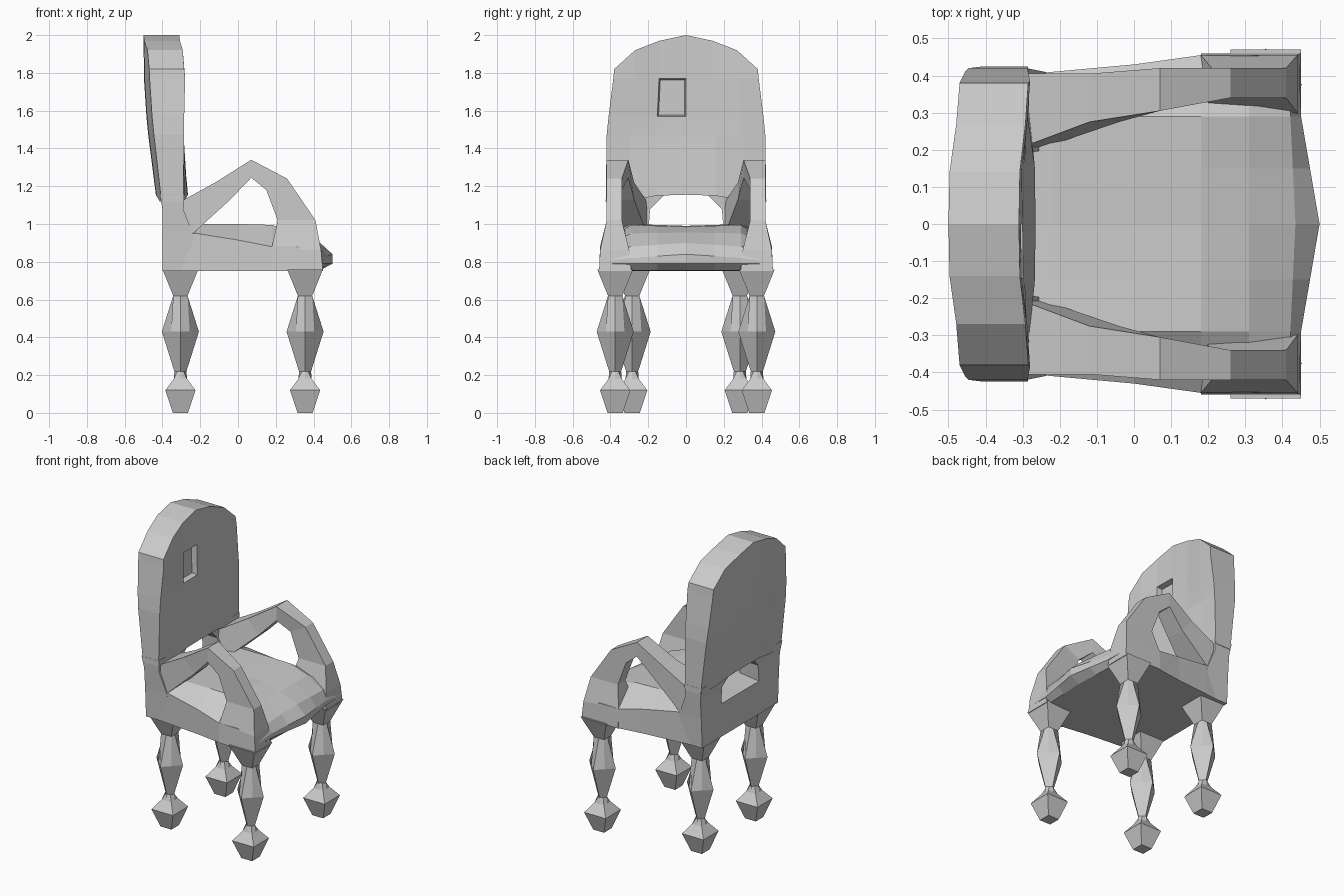
import bpy, bmesh, math

if "Cube" in bpy.data.objects:
    bpy.data.objects.remove(bpy.data.objects["Cube"])


def loft(name, rings, dent=None):
    """Skin a list of closed, even-sized rings and cap both ends with quad strips."""
    bm = bmesh.new()
    rows = [[bm.verts.new(p) for p in ring] for ring in rings]
    n = len(rows[0])
    dented = None
    for k, (a, b) in enumerate(zip(rows, rows[1:])):
        for i in range(n):
            j = (i + 1) % n
            f = bm.faces.new((a[i], a[j], b[j], b[i]))
            if dent == (k, i):
                dented = f
    for row in (rows[0], rows[-1]):
        for i in range(n // 2 - 1):
            bm.faces.new((row[i], row[i + 1], row[n - 2 - i], row[n - 1 - i]))
    bmesh.ops.recalc_face_normals(bm, faces=bm.faces[:])
    if dented:
        bmesh.ops.inset_region(bm, faces=[dented], thickness=0.01, depth=-0.035)
    me = bpy.data.meshes.new(name)
    bm.to_mesh(me)
    bm.free()
    ob = bpy.data.objects.new(name, me)
    bpy.context.collection.objects.link(ob)
    return ob


# Back panel: arched top, curved section, shallow slot in the front
cols = [-1, -0.71, -0.37, 0, 0.37, 0.71, 1]
top_z = {0: 2.0, 0.37: 1.97, 0.71: 1.92, 1: 1.82}
low_z = {0: 1.155, 0.37: 1.15, 0.71: 1.12, 1: 1.12}
bulge = {0: 1, 0.37: 0.9, 0.71: 0.3, 1: 0}
# z, half width, front x at edge, front x at centre, back x at edge
panel = [(None, 0.425, -0.29, -0.265, -0.405), (1.47, 0.42, -0.285, -0.295, -0.445),
         (1.57, 0.41, -0.285, -0.30, -0.455), (1.77, 0.385, -0.28, -0.305, -0.468),
         (2.0, 0.38, -0.285, -0.31, -0.47)]
rings = []
for z, w, fe, fc, bk in panel:
    front, back = [], []
    for c in cols:
        a = abs(c)
        zz = low_z[a] if z is None else top_z[a] if z == 2.0 else z
        front.append((fe + (fc - fe) * bulge[a], c * w, zz))
        back.append((bk - 0.03 * bulge[a], c * w, zz))
    rings.append(front + back[::-1])
loft("back_panel", rings, dent=(2, 2))

# Seat: crowned cushion with rails and a bowed front lip
# x, half width, edge z, shoulder z, centre z, bottom z, bow
seat = [(-0.40, 0.39, 0.95, 0.97, 0.97, 0.75, 0), (-0.22, 0.41, 0.95, 1.0, 0.99, 0.75, 0),
        (0.0, 0.43, 0.915, 1.0, 0.99, 0.75, 0), (0.18, 0.455, 0.88, 0.995, 0.985, 0.75, 0),
        (0.31, 0.455, 0.88, 0.95, 0.955, 0.75, 0), (0.42, 0.45, 0.86, 0.88, 0.90, 0.755, 0.015),
        (0.445, 0.44, 0.80, 0.82, 0.84, 0.79, 0.055)]
rings = []
for x, w, ez, sz, cz, bz, bow in seat:
    ys = [-w, -0.29, -0.15, 0, 0.15, 0.29, w]
    zs = [ez, sz, (sz + cz) / 2, cz, (sz + cz) / 2, sz, ez]
    xs = [x + bow * max(0, 1 - abs(y) / 0.32) for y in ys]
    top = list(zip(xs, ys, zs))
    bottom = [(px, y, bz) for px, y in zip(xs, ys)]
    rings.append(top + bottom[::-1])
loft("seat", rings)

# Arm path: upper x, z, lower x, z, inner y, outer y
arm = [(-0.32, 1.11, -0.26, 0.93, 0.20, 0.405), (-0.12, 1.22, -0.04, 1.13, 0.275, 0.405),
       (0.07, 1.34, 0.07, 1.245, 0.305, 0.42), (0.26, 1.24, 0.15, 1.18, 0.34, 0.42),
       (0.41, 1.02, 0.21, 1.02, 0.34, 0.42), (0.44, 0.86, 0.18, 0.88, 0.30, 0.455),
       (0.45, 0.75, 0.18, 0.75, 0.29, 0.46)]
# Back posts: z, inner y, outer y, back x, front x
post = [(0.75, 0.21, 0.40, -0.40, -0.21), (0.95, 0.20, 0.41, -0.40, -0.24),
        (1.08, 0.19, 0.42, -0.40, -0.29), (1.16, 0.11, 0.425, -0.415, -0.285)]
# Leg: height, half width, True for square section or False for diamond
leg = [(0.76, 0.095, True), (0.62, 0.038, True), (0.43, 0.098, False),
       (0.22, 0.032, False), (0.18, 0.035, True), (0.12, 0.08, True), (0.0, 0.04, True)]


def leg_ring(cx, cy, z, h, square):
    pts = []
    for k in range(8):
        diag = k % 2
        r = h * (math.sqrt(2) if square else math.sqrt(0.5)) if diag else h
        t = k * math.pi / 4
        pts.append((cx + r * math.cos(t), cy + r * math.sin(t), z))
    return pts


# Arms, posts and legs on both sides
for side, s in (("right", -1), ("left", 1)):
    loft(side + "_arm", [[(ux, s * yi, uz), (ux, s * yo, uz), (lx, s * yo, lz), (lx, s * yi, lz)]
                         for ux, uz, lx, lz, yi, yo in arm])
    loft(side + "_back_post", [[(xb, s * yi, z), (xb, s * yo, z), (xf, s * yo, z), (xf, s * yi, z)]
                               for z, yi, yo, xb, xf in post])
    for where, cx, cy in (("front", 0.355, 0.375), ("back", -0.305, 0.285)):
        loft(f"{side}_{where}_leg", [leg_ring(cx, s * cy, z, h, q) for z, h, q in leg])
